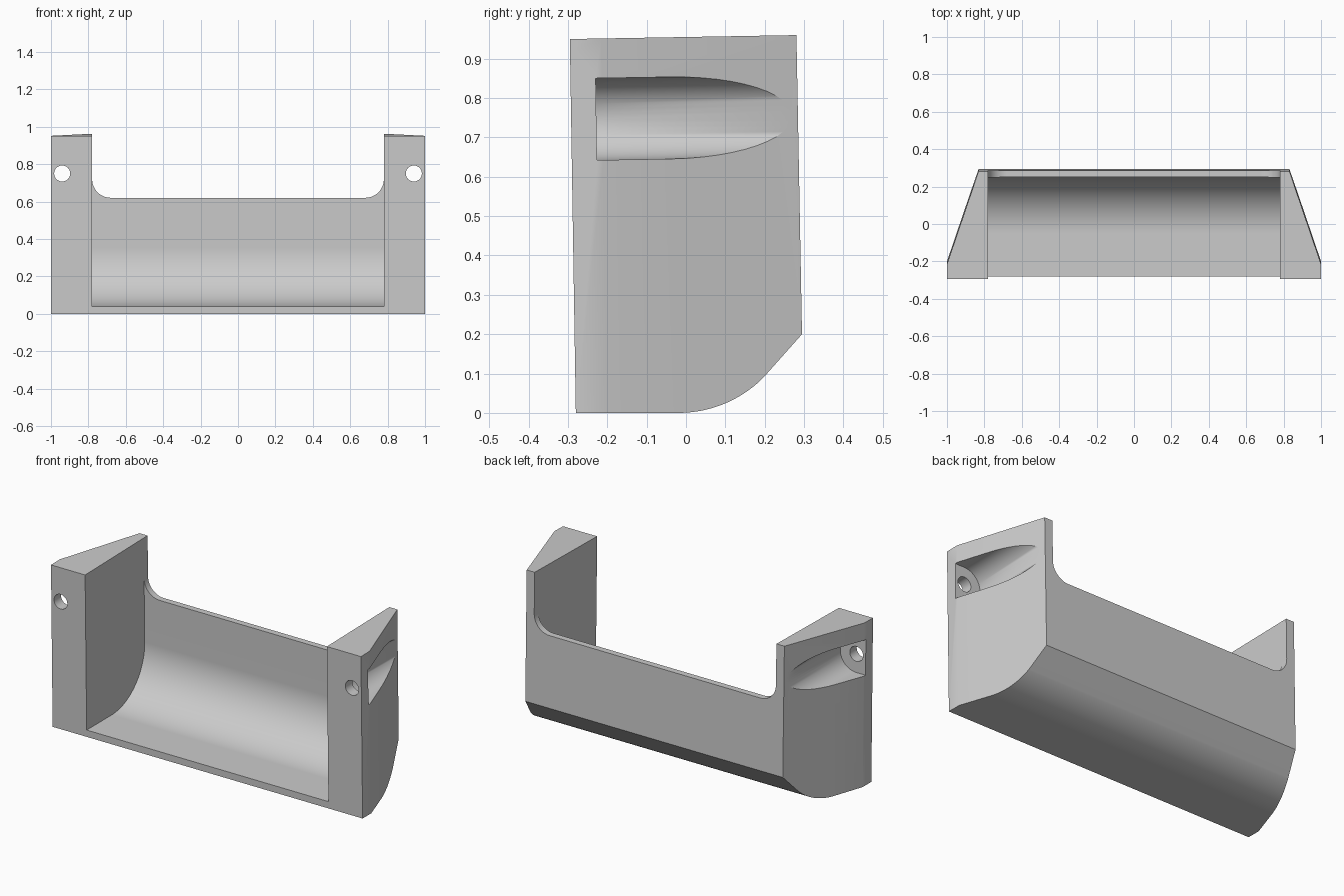
import bpy, bmesh
from math import sin, cos, pi

if "Cube" in bpy.data.objects:
    bpy.data.objects.remove(bpy.data.objects["Cube"], do_unlink=True)

grey = bpy.data.materials.new("light grey")
grey.use_nodes = True
colour = (0.6, 0.6, 0.6, 1)
grey.diffuse_color = colour
grey.node_tree.nodes["Principled BSDF"].inputs["Base Color"].default_value = colour

LEAN = 0.016  # the whole body leans slightly forward


def arc(cx, cy, r, start, end, steps=24):
    angles = [start + (end - start) * i / steps for i in range(steps + 1)]
    return [(cx + r * cos(a), cy + r * sin(a)) for a in angles]


def prism(name, outline, axis, low, high, tilt=0.0):
    """Extrude a 2D outline along an axis, then apply the lean."""
    place = {"x": lambda u, v, t: (t, u, v),
             "y": lambda u, v, t: (u, t, v),
             "z": lambda u, v, t: (u, v, t)}[axis]
    bm = bmesh.new()
    ends = [[bm.verts.new(place(u, v, t)) for u, v in outline] for t in (low, high)]
    bm.faces.new(ends[0])
    bm.faces.new(ends[1])
    n = len(outline)
    for i in range(n):
        j = (i + 1) % n
        bm.faces.new((ends[0][i], ends[0][j], ends[1][j], ends[1][i]))
    for v in bm.verts:
        v.co.z += tilt * v.co.y
        v.co.y -= LEAN * v.co.z
    bmesh.ops.recalc_face_normals(bm, faces=bm.faces)
    mesh = bpy.data.meshes.new(name)
    bm.to_mesh(mesh)
    bm.free()
    mesh.materials.append(grey)
    ob = bpy.data.objects.new(name, mesh)
    bpy.context.collection.objects.link(ob)
    return ob


def cut(target, cutter, operation="DIFFERENCE"):
    mod = target.modifiers.new("cut", "BOOLEAN")
    mod.operation = operation
    mod.solver = "EXACT"
    mod.object = cutter
    bpy.context.view_layer.objects.active = target
    bpy.ops.object.modifier_apply(modifier=mod.name)
    bpy.data.objects.remove(cutter, do_unlink=True)


# Body: side profile with a rounded, chamfered underside
side = [(-0.28, 0)] + arc(-0.02, 0.31, 0.31, -pi / 2, -pi / 4)
side += [(0.298, 0.2), (0.296, 0.96), (-0.28, 0.95)]
body = prism("bracket_body", side, "x", -1, 1)

# Slanted outer sides
plan = [(-1, -0.5), (1, -0.5), (1, -0.2), (0.83, 0.3), (0.83, 0.5),
        (-0.83, 0.5), (-0.83, 0.3), (-1, -0.2)]
cut(body, prism("plan_cutter", plan, "z", -0.3, 1.3), "INTERSECT")

# Curved trough between the pillars
trough = [(-0.6, 0.04)] + arc(-0.05, 0.35, 0.31, -pi / 2, 0)
trough += [(0.26, 1.3), (-0.6, 1.3)]
cut(body, prism("trough_cutter", trough, "x", -0.78, 0.78))

# Opening above the back wall, with rounded lower corners
opening = arc(-0.68, 0.72, 0.1, pi, 1.5 * pi, 12)
opening += arc(0.68, 0.72, 0.1, 1.5 * pi, 2 * pi, 12)
opening += [(0.78, 1.3), (-0.78, 1.3)]
cut(body, prism("opening_cutter", opening, "y", 0.1, 0.6))

# Screw holes and the channels that give access to them
for s in (-1, 1):
    channel = [(s * x, z) for x, z in
               arc(0.94, 0.75, 0.104, pi / 2, 1.5 * pi) + [(1.3, 0.646), (1.3, 0.854)]]
    cut(body, prism("channel_cutter", channel, "y", -0.216, 0.6, 0.017))
    hole = arc(s * 0.94, 0.75, 0.043, 0, 2 * pi, 32)[:-1]
    cut(body, prism("hole_cutter", hole, "y", -0.5, 0))

# Smooth curves, sharp corners
for ob in bpy.context.selected_objects:
    ob.select_set(False)
body.select_set(True)
bpy.context.view_layer.objects.active = body
bpy.ops.object.shade_smooth_by_angle(angle=pi / 6)
weighted = body.modifiers.new("weighted_normals", "WEIGHTED_NORMAL")
weighted.keep_sharp = True
